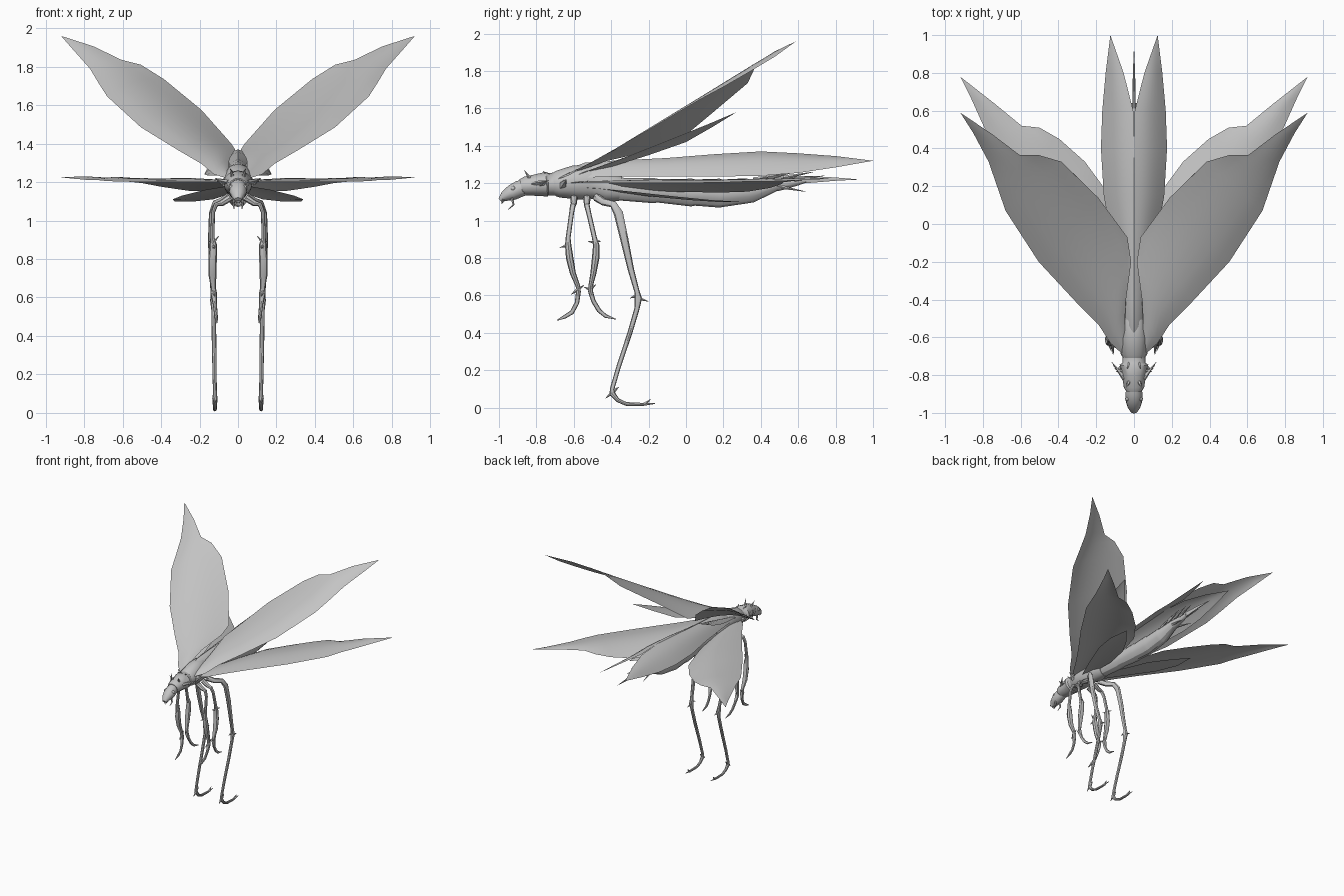
import bpy, bmesh, math
from mathutils import Vector

grey = bpy.data.materials.new("chitin_grey")
grey.diffuse_color = (0.55, 0.55, 0.55, 1)


def finish(name, bm, mirror, angle=40):
    """Turn a bmesh into a smooth grey object, mirrored left to right if asked."""
    me = bpy.data.meshes.new(name)
    bm.to_mesh(me)
    bm.free()
    me.materials.append(grey)
    ob = bpy.data.objects.new(name, me)
    bpy.context.collection.objects.link(ob)
    bpy.ops.object.select_all(action='DESELECT')
    ob.select_set(True)
    bpy.context.view_layer.objects.active = ob
    bpy.ops.object.shade_smooth_by_angle(angle=math.radians(angle))
    if mirror:
        mod = ob.modifiers.new("mirror", 'MIRROR')
        mod.use_mirror_merge = False
    return ob


def wing(name, outer, inner, camber=0.06, skew=1.0, cols=8):
    """Thin cambered sheet between an outer and an inner edge, root to tip."""
    bm = bmesh.new()
    rows = []
    for a, b in zip(outer, inner):
        a, b = Vector(a), Vector(b)
        w = (a - b).length
        rows.append([bm.verts.new(a.lerp(b, t / cols) +
                     Vector((0, 0, camber * w * math.sin(math.pi * (t / cols) ** skew))))
                     for t in range(cols + 1)])
    for r, q in zip(rows, rows[1:]):
        for i in range(cols):
            bm.faces.new((r[i], r[i + 1], q[i + 1], q[i]))
    bmesh.ops.remove_doubles(bm, verts=bm.verts, dist=0.0005)
    bm.normal_update()
    if sum(f.normal.z * f.calc_area() for f in bm.faces) < 0:
        bmesh.ops.reverse_faces(bm, faces=bm.faces)
    finish(name, bm, True, 60)


def tube(bm, pts, sides=8):
    """Loft through (x, y, z, half width, half depth) stations."""
    rings = []
    for i, p in enumerate(pts):
        c = Vector(p[:3])
        d = (Vector(pts[min(i + 1, len(pts) - 1)][:3]) - Vector(pts[max(i - 1, 0)][:3])).normalized()
        side = Vector((1, 0, 0)) - d * d.x
        side = side.normalized() if side.length > 0.2 else d.cross(Vector((0, 0, 1))).normalized()
        up = side.cross(d)
        rings.append([bm.verts.new(c + side * p[3] * math.cos(k) + up * p[4] * math.sin(k))
                      for k in (2 * math.pi * j / sides for j in range(sides))])
    for r, q in zip(rings, rings[1:]):
        for j in range(sides):
            k = (j + 1) % sides
            bm.faces.new((r[j], r[k], q[k], q[j]))
    bm.faces.new(rings[0])
    bm.faces.new(rings[-1])
    bmesh.ops.recalc_face_normals(bm, faces=bm.faces)


def spike(bm, a, b, r):
    tube(bm, [(*a, r, r), (*b, 0.001, 0.001)], 5)


# Large raised wings
wing("raised_wing",
     [(.06, -.69, 1.22), (.125, -.63, 1.24), (.19, -.53, 1.295), (.31, -.41, 1.365), (.505, -.20, 1.485),
      (.68, .07, 1.645), (.725, .20, 1.715), (.77, .33, 1.79), (.85, .48, 1.88), (.92, .59, 1.96)],
     [(.05, -.62, 1.25), (.045, -.42, 1.32), (.015, -.20, 1.37), (.035, -.07, 1.40), (.19, .14, 1.575),
      (.385, .33, 1.735), (.505, .365, 1.81), (.605, .365, 1.835), (.75, .475, 1.905), (.92, .59, 1.96)],
     0.085, 0.8)
# Small raised wings below them
wing("small_raised_wing",
     [(.05, -.62, 1.23), (.16, -.35, 1.325), (.27, -.10, 1.425), (.33, .10, 1.505), (.32, .27, 1.58)],
     [(.03, -.52, 1.25), (.06, -.20, 1.35), (.11, .00, 1.42), (.21, .14, 1.50), (.32, .27, 1.58)], 0.08, 0.8)
# Large level wings
wing("level_wing",
     [(.05, -.66, 1.20), (.125, -.59, 1.20), (.20, -.47, 1.20), (.31, -.31, 1.20), (.50, -.05, 1.20),
      (.68, .23, 1.205), (.725, .35, 1.21), (.77, .46, 1.21), (.86, .66, 1.218), (.92, .78, 1.225)],
     [(.03, -.52, 1.19), (.04, -.30, 1.17), (.07, -.08, 1.155), (.15, .18, 1.15), (.26, .33, 1.155),
      (.395, .45, 1.175), (.50, .51, 1.195), (.595, .52, 1.205), (.735, .635, 1.22), (.92, .78, 1.225)],
     0.085)
# Small lower wings
wing("small_lower_wing",
     [(.05, -.58, 1.18), (.17, -.34, 1.16), (.29, -.08, 1.13), (.34, .12, 1.11), (.33, .30, 1.10)],
     [(.03, -.48, 1.17), (.07, -.20, 1.13), (.13, .02, 1.11), (.22, .17, 1.10), (.33, .30, 1.10)], 0.03)
# Folded wing covers forming a roof over the abdomen
wing("wing_cover",
     [(.05, -.66, 1.22), (.065, -.54, 1.23), (.08, -.40, 1.235), (.115, -.10, 1.235), (.16, .15, 1.235),
      (.175, .40, 1.24), (.168, .60, 1.255), (.15, .80, 1.285), (.125, 1.0, 1.32)],
     [(0, -.66, 1.265), (0, -.54, 1.31), (0, -.40, 1.32), (0, -.10, 1.335), (0, .15, 1.355),
      (0, .40, 1.37), (.004, .60, 1.36), (.055, .80, 1.345), (.125, 1.0, 1.32)], 0.11)

# Head, collar, thorax and abdomen lofted along y
bm = bmesh.new()
tube(bm, [(0, -.995, 1.11, .018, .012), (0, -.97, 1.13, .034, .028), (0, -.93, 1.15, .046, .042),
          (0, -.89, 1.17, .044, .045), (0, -.85, 1.18, .036, .04)], 12)
finish("head", bm, False)
bm = bmesh.new()
tube(bm, [(0, -.88, 1.18, .046, .042), (0, -.86, 1.185, .055, .05), (0, -.80, 1.19, .062, .058),
          (0, -.745, 1.195, .076, .066), (0, -.735, 1.195, .06, .06), (0, -.70, 1.195, .06, .062)], 12)
finish("collar", bm, False)
bm = bmesh.new()
tube(bm, [(0, -.71, 1.19, .058, .06), (0, -.685, 1.195, .072, .072),
          (0, -.60, 1.205, .078, .09), (0, -.52, 1.205, .07, .095), (0, -.49, 1.20, .065, .085),
          (0, -.42, 1.18, .066, .08), (0, -.35, 1.17, .055, .065)], 12)
finish("thorax", bm, False)
bm = bmesh.new()
stations = [(-.38, 1.17, .05, .06), (-.15, 1.16, .055, .063), (.05, 1.15, .06, .07),
            (.2, 1.147, .06, .073), (.35, 1.16, .055, .063), (.5, 1.195, .035, .035), (.62, 1.21, .02, .02)]
rings = []
for a, b in zip(stations, stations[1:]):  # slight step at each segment
    rings += [(0, a[0], a[1], a[2], a[3]),
              (0, b[0] - .02, b[1], b[2] * 1.06, b[3] * 1.06)]
tube(bm, rings + [(0, .64, 1.215, .015, .012)], 12)
finish("abdomen", bm, False, 30)

# Tail blade and small tail spines
bm = bmesh.new()
tube(bm, [(0, .45, 1.215, .012, .03), (0, .65, 1.22, .009, .022), (0, .80, 1.222, .006, .01),
          (0, .92, 1.22, .001, .001)], 6)
finish("tail_blade", bm, False)
bm = bmesh.new()
for y, z, dz in ((.36, 1.22, .03), (.44, 1.23, .035), (.52, 1.23, .03), (.58, 1.22, .02), (.48, 1.185, -.03)):
    spike(bm, (.022, y, z), (.042, y + .16, z + dz), .012)
finish("tail_spines", bm, True)

# Eyes, palps and horns on the head
bm = bmesh.new()
bmesh.ops.create_uvsphere(bm, u_segments=10, v_segments=6, radius=.013)
bmesh.ops.translate(bm, verts=bm.verts, vec=(.034, -.925, 1.172))
finish("eye", bm, True)
bm = bmesh.new()
tube(bm, [(.02, -.93, 1.12, .009, .009), (.024, -.922, 1.085, .006, .006), (.02, -.95, 1.06, .002, .002)], 6)
spike(bm, (.018, -.975, 1.115), (.006, -.985, 1.09), .01)
finish("palps", bm, True)
bm = bmesh.new()
spike(bm, (.025, -.83, 1.22), (.04, -.865, 1.27), .012)
spike(bm, (.025, -.73, 1.235), (.035, -.765, 1.265), .012)
for k in range(4):
    spike(bm, (.05 + .006 * k, -.82 + .02 * k, 1.20), (.118 - .008 * k, -.73 - .018 * k, 1.215 - .01 * k), .013)
spike(bm, (.055, -.66, 1.19), (.12, -.64, 1.22), .025)
finish("shoulder_spines", bm, True)


def leg(name, path, spurs):
    """Jointed leg from lofted path, with small spurs (start, end)."""
    bm = bmesh.new()
    tube(bm, path, 8)
    for a, b in spurs:
        spike(bm, a, b, .011)
    finish(name, bm, True)


# Short front and middle legs
leg("front_leg",
    [(.04, -.60, 1.12, .02, .02), (.085, -.60, 1.09, .016, .016), (.115, -.605, 1.082, .012, .015),
     (.130, -.612, 1.04, .010, .013), (.133, -.63, .91, .011, .013), (.128, -.63, .87, .020, .017),
     (.132, -.622, .80, .022, .020), (.133, -.605, .72, .021, .016), (.128, -.578, .65, .013, .012),
     (.126, -.575, .62, .017, .013), (.12, -.583, .56, .010, .012), (.115, -.61, .51, .009, .012),
     (.112, -.65, .485, .008, .01), (.11, -.69, .467, .002, .002)],
    [((.13, -.63, .87), (.12, -.675, .855)), ((.13, -.635, .88), (.10, -.64, .92)),
     ((.13, -.575, .635), (.13, -.545, .655)), ((.13, -.58, .63), (.12, -.615, .605))])
leg("middle_leg",
    [(.04, -.53, 1.12, .02, .02), (.085, -.53, 1.09, .016, .016), (.115, -.53, 1.082, .012, .015),
     (.130, -.52, 1.04, .010, .013), (.133, -.49, .91, .011, .013), (.128, -.48, .87, .020, .017),
     (.132, -.483, .80, .022, .020), (.133, -.495, .72, .021, .016), (.128, -.51, .65, .013, .012),
     (.126, -.51, .62, .017, .013), (.12, -.495, .57, .010, .012), (.115, -.465, .52, .009, .012),
     (.112, -.43, .49, .008, .01), (.11, -.375, .473, .002, .002)],
    [((.13, -.48, .88), (.12, -.525, .89)), ((.13, -.48, .89), (.15, -.455, .89)),
     ((.13, -.51, .635), (.13, -.48, .66)), ((.13, -.51, .63), (.12, -.545, .645))])
# Long hind legs
leg("hind_leg",
    [(.04, -.48, 1.125, .022, .022), (.085, -.44, 1.10, .018, .02), (.12, -.39, 1.088, .015, .02),
     (.138, -.362, 1.04, .013, .025), (.142, -.33, .90, .014, .022), (.138, -.295, .74, .013, .017),
     (.13, -.262, .62, .012, .014), (.128, -.255, .585, .017, .020), (.126, -.262, .53, .012, .014),
     (.125, -.30, .40, .012, .013), (.122, -.36, .22, .011, .012), (.12, -.395, .10, .010, .012),
     (.12, -.395, .075, .014, .016), (.12, -.365, .04, .011, .011), (.12, -.32, .02, .010, .010),
     (.12, -.24, .017, .009, .009), (.12, -.165, .022, .002, .002)],
    [((.128, -.255, .585), (.128, -.20, .568)), ((.128, -.262, .60), (.12, -.30, .585)),
     ((.12, -.395, .08), (.12, -.43, .05)), ((.12, -.385, .09), (.12, -.36, .11)),
     ((.12, -.22, .018), (.12, -.19, .045))])
